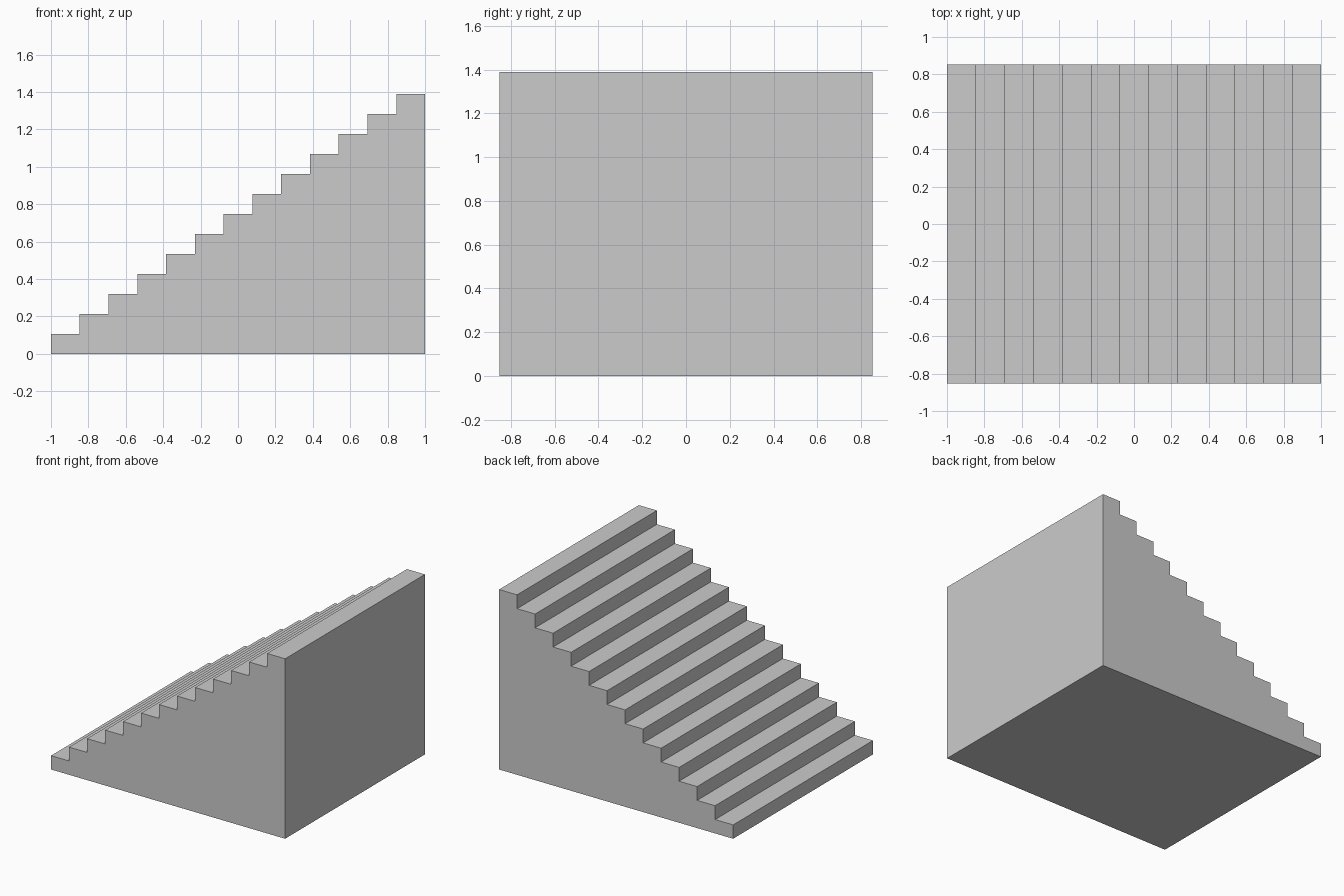
import bpy
import bmesh

if "Cube" in bpy.data.objects:
    bpy.data.objects.remove(bpy.data.objects["Cube"])

STEPS = 13
LENGTH, DEPTH, HEIGHT = 2.0, 1.706, 1.39
tread, riser = LENGTH / STEPS, HEIGHT / STEPS

# Stepped side profile in the xz plane
profile = [(LENGTH / 2, 0), (-LENGTH / 2, 0)]
for i in range(STEPS):
    x, z = -LENGTH / 2 + i * tread, (i + 1) * riser
    profile += [(x, z), (x + tread, z)]

# Solid staircase: extrude the profile across its width
bm = bmesh.new()
side = bm.faces.new([bm.verts.new((x, -DEPTH / 2, z)) for x, z in profile])
extruded = bmesh.ops.extrude_face_region(bm, geom=[side], use_keep_orig=True)
verts = [g for g in extruded["geom"] if isinstance(g, bmesh.types.BMVert)]
bmesh.ops.translate(bm, verts=verts, vec=(0, DEPTH, 0))
bmesh.ops.recalc_face_normals(bm, faces=bm.faces)

mesh = bpy.data.meshes.new("staircase")
bm.to_mesh(mesh)
bm.free()
bpy.context.collection.objects.link(bpy.data.objects.new("staircase", mesh))
